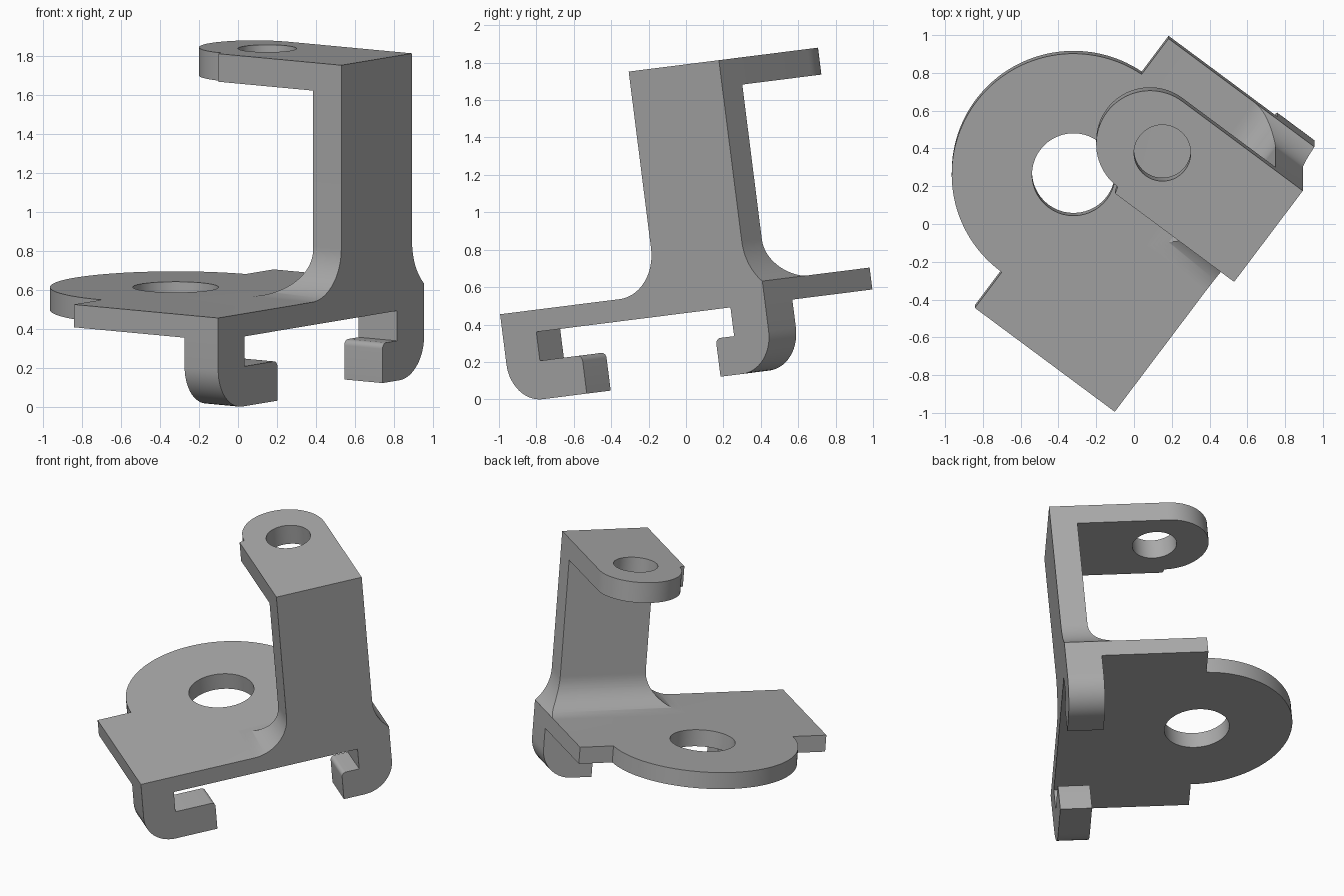
import bpy, bmesh, math
from mathutils import Matrix, Vector

cube = bpy.data.objects.get("Cube")
if cube:
    bpy.data.objects.remove(cube, do_unlink=True)

grey = bpy.data.materials.new("plain_grey")
grey.use_nodes = True
COLOUR = (0.40, 0.40, 0.40, 1)
grey.diffuse_color = COLOUR
grey.node_tree.nodes["Principled BSDF"].inputs["Base Color"].default_value = COLOUR

# Shared dimensions: part frame is length, depth, height
LEFT, RIGHT, FRONT = -0.805, 0.96, -0.475
BASE_LOW, BASE_TOP = 0.458, 0.576
POST_LEFT, POST_RIGHT, POST_BACK, POST_TOP = 0.25, 0.857, -0.295, 1.777
ARM_LOW = 1.632


def arc(cx, cy, r, start, end, steps=20):
    angles = [math.radians(start + (end - start) * i / steps) for i in range(steps + 1)]
    return [(cx + r * math.cos(a), cy + r * math.sin(a)) for a in angles]


def prism(name, outline, axis, low, high):
    """Extrude a 2D outline along one axis of the part frame."""
    place = {"x": lambda p, t: (t, p[0], p[1]),
             "y": lambda p, t: (p[0], t, p[1]),
             "z": lambda p, t: (p[0], p[1], t)}[axis]
    bm = bmesh.new()
    face = bm.faces.new([bm.verts.new(place(p, low)) for p in outline])
    new = bmesh.ops.extrude_face_region(bm, geom=[face])["geom"]
    shift = Vector(place((0, 0), high - low))
    bmesh.ops.translate(bm, vec=shift, verts=[v for v in new if isinstance(v, bmesh.types.BMVert)])
    bmesh.ops.recalc_face_normals(bm, faces=bm.faces[:])
    mesh = bpy.data.meshes.new(name)
    bm.to_mesh(mesh)
    bm.free()
    mesh.materials.append(grey)
    obj = bpy.data.objects.new(name, mesh)
    bpy.context.collection.objects.link(obj)
    return obj


def combine(target, tool, operation):
    """Apply a boolean and drop the tool."""
    tool.hide_render = True
    mod = target.modifiers.new(operation.lower(), "BOOLEAN")
    mod.operation, mod.object, mod.solver = operation, tool, "EXACT"
    bpy.context.view_layer.update()
    result = bpy.data.meshes.new_from_object(
        target.evaluated_get(bpy.context.evaluated_depsgraph_get()))
    target.modifiers.clear()
    target.data = result
    bpy.data.objects.remove(tool, do_unlink=True)


def hook(name, outer, inner, tip, depth):
    """J-shaped hook; the outer side may face either way along the length."""
    s = 1 if tip > outer else -1
    low, lip, r, small = 0.097, 0.303, 0.21, 0.03
    corner = [(outer + s * x, low + z) for x, z in arc(r, r, r, 180, 270, 14)]
    nose = [(tip + s * x, lip + z) for x, z in arc(-small, -small, small, 0, 90, 6)]
    top = BASE_LOW + 0.05
    outline = [(outer, top)] + corner + [(tip, low)] + nose + [(inner, lip), (inner, top)]
    return prism(name, outline, "y", FRONT, FRONT + depth)


# Base plate with a round lobe at the back
bracket = prism("bracket", [(LEFT, FRONT), (RIGHT, FRONT), (RIGHT, 0.49)]
                + arc(0.078, 0.458, 0.645, 2.8, 180.7, 64) + [(LEFT, 0.45)],
                "z", BASE_LOW, BASE_TOP)

# Upright post, flared at the foot on both sides and at the back
post = prism("post", arc(0, BASE_TOP + 0.25, 0.25, -90, 0)
             + [(POST_LEFT, POST_TOP), (POST_RIGHT, POST_TOP)]
             + arc(POST_RIGHT + 0.3, BASE_TOP + 0.226, 0.3, 180, 228.9)
             + [(RIGHT, 0.5), (0, 0.5)], "y", FRONT, 0.1)
foot = 0.22
side = prism("post_side", [(FRONT, 0.5), (FRONT, POST_TOP + 0.1), (POST_BACK, POST_TOP + 0.1)]
             + arc(POST_BACK + foot, BASE_TOP + foot, foot, 180, 270)
             + [(POST_BACK + foot, 0.5)], "x", -0.2, 1.2)
combine(post, side, "INTERSECT")

# Top arm with a rounded end
arm = prism("arm", [(POST_LEFT, FRONT), (POST_RIGHT, FRONT)]
            + arc(0.572, 0.322, 0.285, 0, 180, 40)
            + [(POST_LEFT, 0.312)], "z", ARM_LOW, POST_TOP)

for part in (post, arm,
             hook("left_hook", LEFT, -0.58, -0.297, 0.215),
             hook("right_hook", RIGHT, 0.727, 0.603, 0.245)):
    combine(bracket, part, "UNION")

# Bolt holes through the lobe and the arm
for x, y, r, low, high in ((0.078, 0.458, 0.22, 0.3, 0.8), (0.573, 0.241, 0.15, 1.5, 1.9)):
    combine(bracket, prism("hole_cutter", arc(x, y, r, 0, 352.5, 47), "z", low, high), "DIFFERENCE")

# Turn and lean the whole bracket
bracket.data.transform(Matrix.Rotation(math.radians(7.2), 4, "X")
                       @ Matrix.Rotation(math.radians(53.2), 4, "Z"))

bpy.ops.object.select_all(action="DESELECT")
bracket.select_set(True)
bpy.context.view_layer.objects.active = bracket
bpy.ops.object.shade_smooth_by_angle(angle=math.radians(30))
